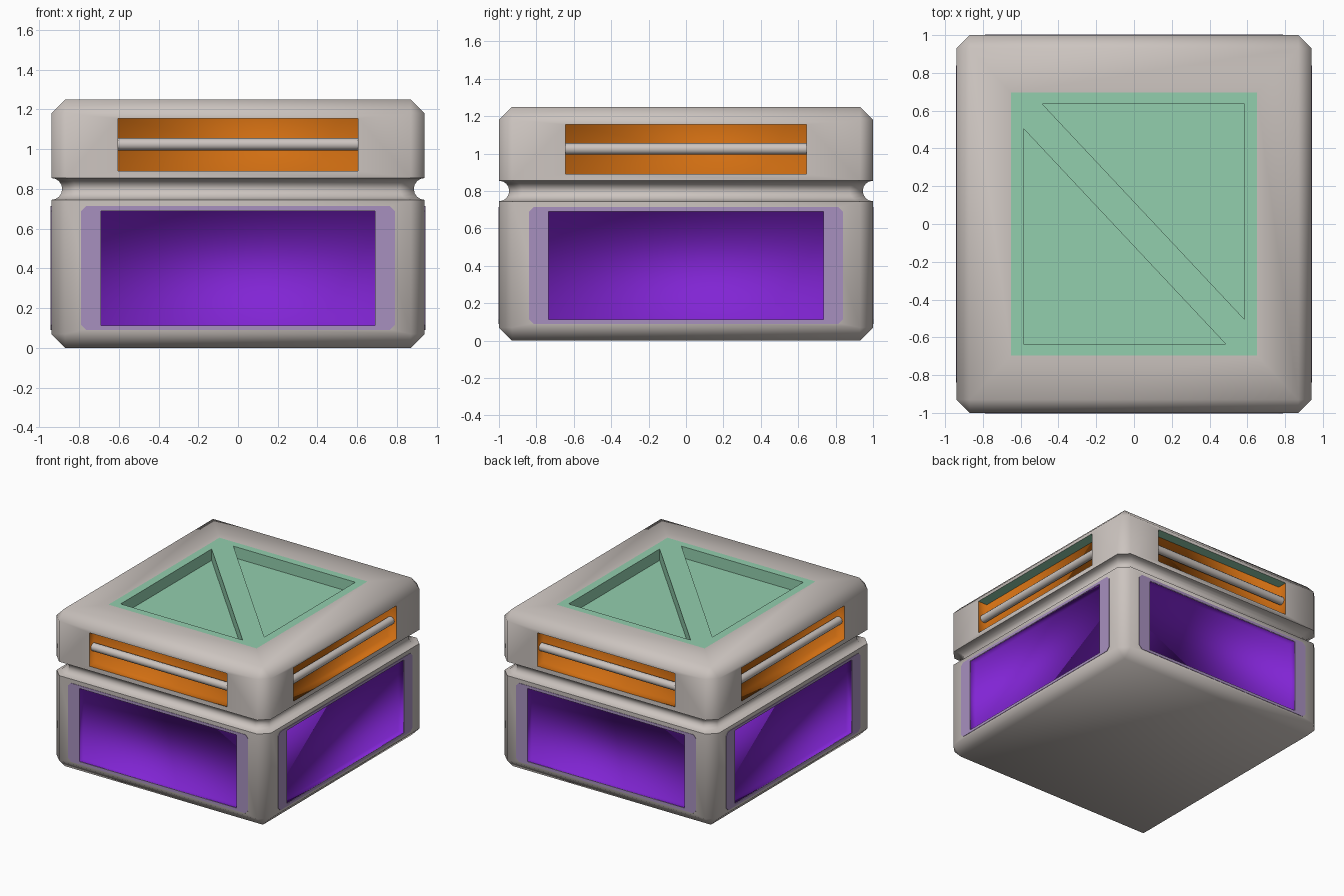
import bpy, bmesh, math
from mathutils import Matrix

cube = bpy.data.objects.get("Cube")
if cube:
    bpy.data.objects.remove(cube, do_unlink=True)


def material(name, rgb):
    m = bpy.data.materials.new(name)
    m.use_nodes = True
    m.diffuse_color = (*rgb, 1)
    m.node_tree.nodes["Principled BSDF"].inputs["Base Color"].default_value = (*rgb, 1)
    return m


GREY, GREEN, PURPLE, LILAC, ORANGE = range(5)
MATS = [material("warm_grey", (0.60, 0.55, 0.52)),
        material("mint_green", (0.29, 0.62, 0.42)),
        material("deep_purple", (0.22, 0.018, 0.66)),
        material("pale_lilac", (0.39, 0.28, 0.52)),
        material("orange", (0.63, 0.155, 0.006))]
HX, HY, CH, TOP = 0.94, 1.0, 0.07, 1.25


def loft(bm, rings, mat, matrix=Matrix(), caps=(True, True)):
    """Skin chamfered rectangles given as (half x, half y, chamfer, z)."""
    loops = []
    for hx, hy, c, z in rings:
        pts = [(hx, hy - c), (hx - c, hy), (c - hx, hy), (-hx, hy - c),
               (-hx, c - hy), (c - hx, -hy), (hx - c, -hy), (hx, c - hy)]
        loops.append([bm.verts.new(matrix @ Matrix.Translation((x, y, z)).translation)
                      for x, y in pts])
    faces = []
    for a, b in zip(loops, loops[1:]):
        for i in range(8):
            j = (i + 1) % 8
            faces.append(bm.faces.new((a[i], a[j], b[j], b[i])))
    if caps[0]:
        faces.append(bm.faces.new(loops[0][::-1]))
    if caps[1]:
        faces.append(bm.faces.new(loops[-1]))
    for f in faces:
        f.material_index = mat
    return faces


def finish(bm, name):
    bmesh.ops.remove_doubles(bm, verts=bm.verts, dist=1e-5)
    bmesh.ops.recalc_face_normals(bm, faces=bm.faces)
    me = bpy.data.meshes.new(name)
    bm.to_mesh(me)
    bm.free()
    for m in MATS:
        me.materials.append(m)
    ob = bpy.data.objects.new(name, me)
    bpy.context.collection.objects.link(ob)
    return ob


def smooth(ob, limit, blended=()):
    """Smooth shading; edges sharper than the limit stay hard unless both faces are blended."""
    bm = bmesh.new()
    bm.from_mesh(ob.data)
    for f in bm.faces:
        f.smooth = True
    for e in bm.edges:
        if len(e.link_faces) == 2:
            a, b = (f.material_index for f in e.link_faces)
            soft = a == b and a in blended
            e.smooth = soft or e.calc_face_angle(0) < math.radians(limit)
    bm.to_mesh(ob.data)
    bm.free()


# Body: chamfered box with a round groove around the waist and a mint top
rings = [(HX - CH, HY - CH, 0, 0), (HX, HY, CH, CH)]
for i in range(9):
    a = math.pi * i / 8
    d = 0.055 * math.sin(a)
    rings.append((HX - d, HY - d, CH, 0.8 - 0.055 * math.cos(a)))
rings += [(HX, HY, CH, TOP - CH), (HX - CH, HY - CH, 0, TOP), (0.65, 0.695, 0, TOP)]
bm = bmesh.new()
loft(bm, rings, GREY)[-1].material_index = GREEN
body = finish(bm, "body")

# Recesses, borders and bars on the four sides
cut = bmesh.new()
names = ["front", "left", "back", "right"]
for k, side in enumerate(names):
    dist = HX if k % 2 else HY
    panel, border, slot = (0.735, 0.84, 0.645) if k % 2 else (0.69, 0.79, 0.605)
    turn = Matrix.Rotation(k * math.pi / 2, 4, 'Z')

    def place(z):
        return turn @ Matrix.Translation((0, -dist, z)) @ Matrix.Rotation(math.pi / 2, 4, 'X')

    loft(cut, [(panel, 0.29, 0, -0.05), (panel, 0.29, 0, 0.1)], PURPLE, place(0.4))
    loft(cut, [(slot, 0.1325, 0, -0.08), (slot, 0.1325, 0, 0.1)], ORANGE, place(1.0225))

    bm = bmesh.new()
    loft(bm, [(border, 0.312, 0.025, -0.001), (border, 0.312, 0.025, 0.003),
              (panel, 0.29, 0, 0.003), (panel, 0.29, 0, -0.001)],
         LILAC, place(0.402), (False, False))
    smooth(finish(bm, side + "_panel_border"), 30)

    bm = bmesh.new()
    bmesh.ops.create_cone(bm, cap_ends=True, segments=12, radius1=0.031, radius2=0.031,
                          depth=2 * slot, matrix=place(1.025)
                          @ Matrix.Translation((0, 0, -0.05))
                          @ Matrix.Rotation(math.pi / 2, 4, 'Y'))
    smooth(finish(bm, side + "_bar"), 40)

# Two triangular wells on the top, either side of the diagonal rib
for s in (1, -1):
    corners = [(-0.485 * s, 0.635 * s), (0.585 * s, 0.635 * s), (0.585 * s, -0.505 * s)]
    base = cut.faces.new([cut.verts.new((x, y, TOP - 0.09)) for x, y in corners])
    base.material_index = GREEN
    ext = bmesh.ops.extrude_face_region(cut, geom=[base], use_keep_orig=True)["geom"]
    bmesh.ops.translate(cut, vec=(0, 0, 0.2),
                        verts=[g for g in ext if isinstance(g, bmesh.types.BMVert)])
    for f in cut.faces:
        if f.calc_center_median().z > TOP - 0.1:
            f.material_index = GREEN
cutter = finish(cut, "recess_cutter")
cutter.hide_render = True

# Cut the recesses and keep their colours
mod = body.modifiers.new("recesses", 'BOOLEAN')
mod.operation = 'DIFFERENCE'
mod.solver = 'EXACT'
mod.object = cutter
deps = bpy.context.evaluated_depsgraph_get()
result = bpy.data.meshes.new_from_object(body.evaluated_get(deps))
body.modifiers.clear()
body.data = result
bpy.data.objects.remove(cutter, do_unlink=True)
smooth(body, 50, (PURPLE, ORANGE))
